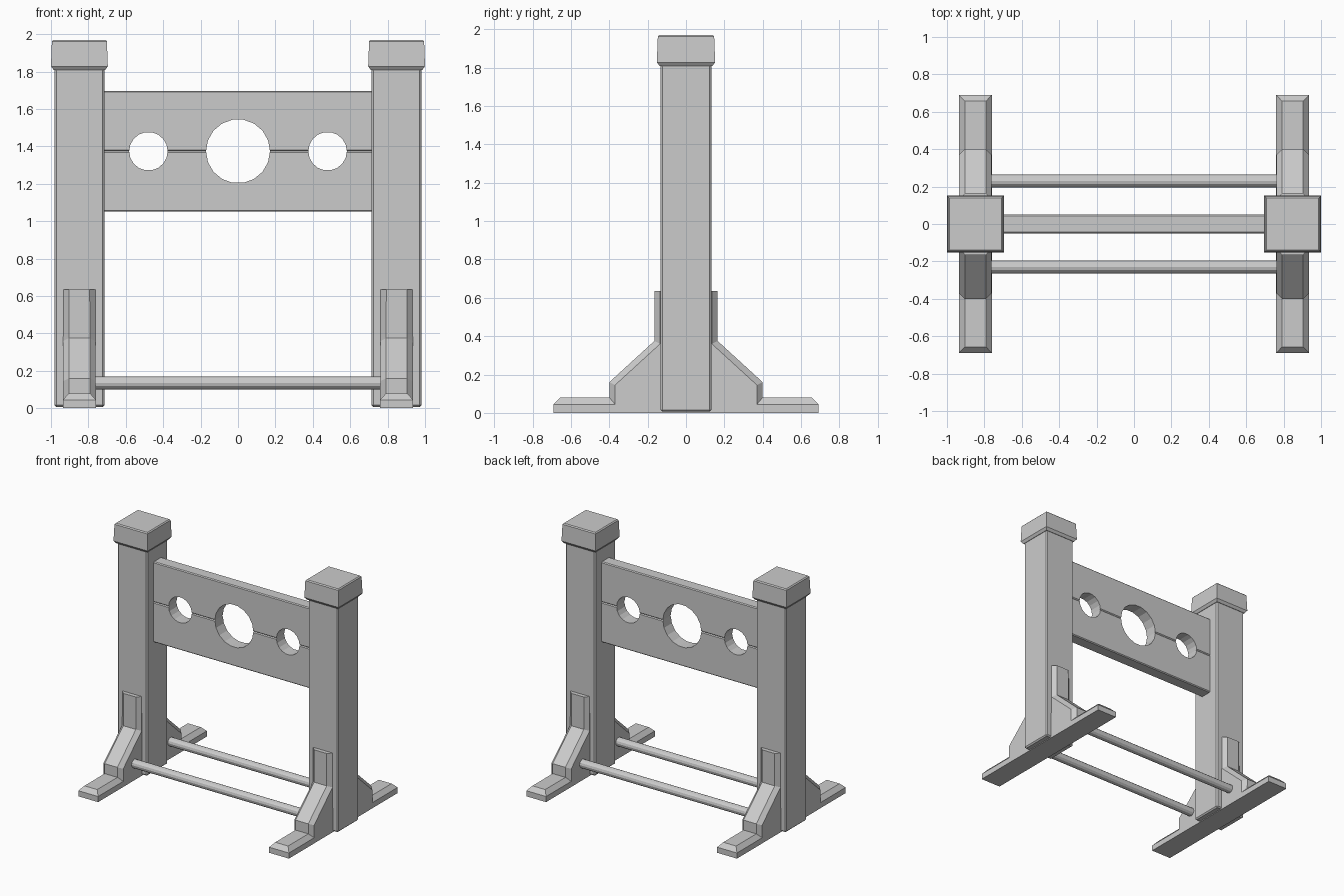
import bpy, bmesh, math

if "Cube" in bpy.data.objects:
    bpy.data.objects.remove(bpy.data.objects["Cube"])

POST_X = 0.848
SPLIT_Z = 1.374


def finish(bm, name):
    bmesh.ops.remove_doubles(bm, verts=bm.verts, dist=1e-5)
    bmesh.ops.recalc_face_normals(bm, faces=bm.faces)
    me = bpy.data.meshes.new(name)
    bm.to_mesh(me)
    bm.free()
    ob = bpy.data.objects.new(name, me)
    bpy.context.collection.objects.link(ob)
    return ob


def loft(name, rings):
    """Skin a row of matching closed rings and cap both ends."""
    bm = bmesh.new()
    rows = [[bm.verts.new(p) for p in ring] for ring in rings]
    n = len(rows[0])
    for a, b in zip(rows, rows[1:]):
        for i in range(n):
            j = (i + 1) % n
            bm.faces.new((a[i], a[j], b[j], b[i]))
    bm.faces.new(rows[0])
    bm.faces.new(rows[-1])
    return finish(bm, name)


def square(cx, half, z):
    return [(cx + sx * half, sy * half, z)
            for sx, sy in ((-1, -1), (1, -1), (1, 1), (-1, 1))]


def bevel(ob, width):
    m = ob.modifiers.new("bevel", "BEVEL")
    m.width, m.segments = width, 1


# Foot profiles (y, z): the side face and the raised centre ridge
SIDE = [(0.69, 0), (0.69, 0.045), (0.69, 0.045), (0.37, 0.045),
        (0.37, 0.145), (0.135, 0.36), (0.135, 0.635)]
RIDGE = [(0.69, 0), (0.69, 0.045), (0.657, 0.08), (0.40, 0.08),
         (0.40, 0.16), (0.165, 0.375), (0.165, 0.635)]


def foot_ring(x, profile, cx):
    pts = profile + [(-y, z) for y, z in reversed(profile)]
    # the foot narrows very slightly towards its top
    return [(cx + x * (1 - 0.05 * z), y, z) for y, z in pts]


for side, s in (("left", -1), ("right", 1)):
    cx = s * POST_X
    # Upright post
    post = loft(side + "_post", [square(cx, 0.133, 0.006), square(cx, 0.133, 1.85)])
    bevel(post, 0.01)
    # Post cap, slightly tapered
    loft(side + "_cap", [square(cx, h, z) for h, z in
                         ((0.137, 1.808), (0.152, 1.828), (0.147, 1.962), (0.139, 1.97))])
    # Foot with braces front and back
    loft(side + "_foot", [foot_ring(x, p, cx) for x, p in
                          ((-0.088, SIDE), (-0.057, RIDGE), (0.057, RIDGE), (0.088, SIDE))])


# Stocks board: two halves meeting at the holes
def board_half(name, s):
    h = 0.323
    pts = [(-0.74, h), (-0.74, 0)]
    for cx, r in ((-0.479, 0.103), (0, 0.171), (0.479, 0.103)):
        for i in range(10):
            a = math.pi * (1 - i / 9)
            pts.append((cx + r * math.cos(a), r * math.sin(a)))
    pts += [(0.74, 0), (0.74, h)]
    bm = bmesh.new()
    f = bm.faces.new([bm.verts.new((x, -0.05, SPLIT_Z + s * z)) for x, z in pts])
    ext = bmesh.ops.extrude_face_region(bm, geom=[f], use_keep_orig=True)
    bmesh.ops.translate(bm, vec=(0, 0.1, 0),
                        verts=[v for v in ext["geom"] if isinstance(v, bmesh.types.BMVert)])
    bmesh.ops.recalc_face_normals(bm, faces=bm.faces)
    long_edges = []
    for e in bm.edges:
        a, b = (v.co for v in e.verts)
        level = abs(a.z - SPLIT_Z)
        if abs(a.z - b.z) < 1e-5 and abs(a.y - b.y) < 1e-5 and (level < 1e-4 or level > h - 1e-4):
            long_edges.append(e)
    bmesh.ops.bevel(bm, geom=long_edges, offset=0.007, segments=1,
                    affect='EDGES', clamp_overlap=True)
    finish(bm, name)


board_half("upper_board", 1)
board_half("lower_board", -1)

# Stretcher rods between the feet
for name, y in (("front_rod", -0.23), ("back_rod", 0.23)):
    rings = [[(x, y + 0.034 * math.cos(k * math.pi / 6), 0.135 + 0.034 * math.sin(k * math.pi / 6))
              for k in range(12)] for x in (-0.8, 0.8)]
    loft(name, rings)
